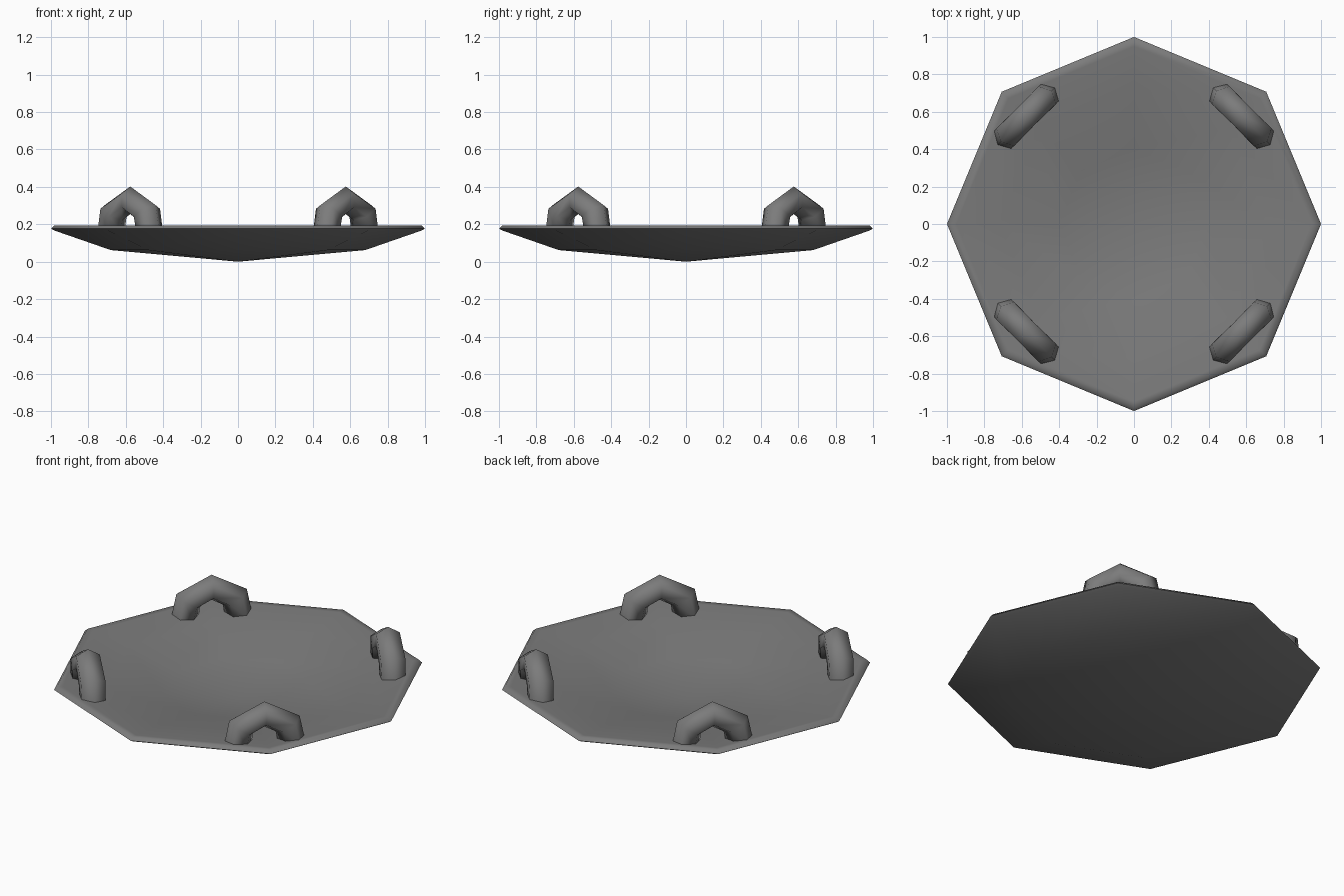
import bpy
import bmesh
from math import cos, sin, pi, radians
from mathutils import Vector

cube = bpy.data.objects.get("Cube")
if cube:
    bpy.data.objects.remove(cube, do_unlink=True)

grey = bpy.data.materials.new("dark_grey_metal")
grey.use_nodes = True
colour = (0.2, 0.2, 0.2, 1)
grey.diffuse_color = colour
grey.node_tree.nodes["Principled BSDF"].inputs["Base Color"].default_value = colour


def skin(name, rings, start=None, end=None):
    """Bridge closed rings of points; start and end close the ends with a point or a flat cap."""
    bm = bmesh.new()
    loops = [[bm.verts.new(p) for p in ring] for ring in rings]
    n = len(loops[0])
    for a, b in zip(loops, loops[1:]):
        for i in range(n):
            j = (i + 1) % n
            bm.faces.new((a[i], a[j], b[j], b[i]))
    for loop, tip in ((loops[0], start), (loops[-1], end)):
        if tip is None:
            bm.faces.new(loop)
        else:
            v = bm.verts.new(tip)
            for i in range(n):
                bm.faces.new((loop[i], loop[(i + 1) % n], v))
    bmesh.ops.recalc_face_normals(bm, faces=bm.faces)
    mesh = bpy.data.meshes.new(name)
    bm.to_mesh(mesh)
    bm.free()
    mesh.materials.append(grey)
    obj = bpy.data.objects.new(name, mesh)
    bpy.context.collection.objects.link(obj)
    bpy.ops.object.select_all(action='DESELECT')
    obj.select_set(True)
    bpy.context.view_layer.objects.active = obj
    bpy.ops.object.shade_smooth_by_angle(angle=radians(80))


# Eight-sided shallow dish: underside, thin rounded lip, then the hollow top
profile = [(0.68, 0.062), (0.98, 0.166), (1.0, 0.177), (0.984, 0.193),
           (0.95, 0.191), (0.72, 0.165), (0.4, 0.1)]
rings = [[(r * cos(i * pi / 4), r * sin(i * pi / 4), z) for i in range(8)]
         for r, z in profile]
skin("dish", rings, start=(0, 0, 0), end=(0, 0, 0.045))

# Four arched handles: a hexagonal tube swept over foot, shoulder, peak, shoulder, foot
# Each step: sideways offset, height, tube radius, mitre angle
half = [(0.146, 0.162, 0.074, 0), (0.126, 0.262, 0.077, 32), (0, 0.328, 0.074, 90)]
path = half + [(-t, z, r, 180 - m) for t, z, r, m in half[1::-1]]
centre_radius = 0.815

for k, name in enumerate(("back_left", "back_right", "front_right", "front_left")):
    a = pi / 4 + k * pi / 2
    out = Vector((cos(a), sin(a), 0))
    side = Vector((-sin(a), cos(a), 0))
    rings = []
    for t, z, tube, mitre in path:
        spread = side * cos(radians(mitre)) + Vector((0, 0, sin(radians(mitre))))
        middle = out * centre_radius + side * t + Vector((0, 0, z))
        rings.append([middle + tube * (spread * cos(i * pi / 3) + out * sin(i * pi / 3))
                      for i in range(6)])
    skin(name + "_handle", rings)
